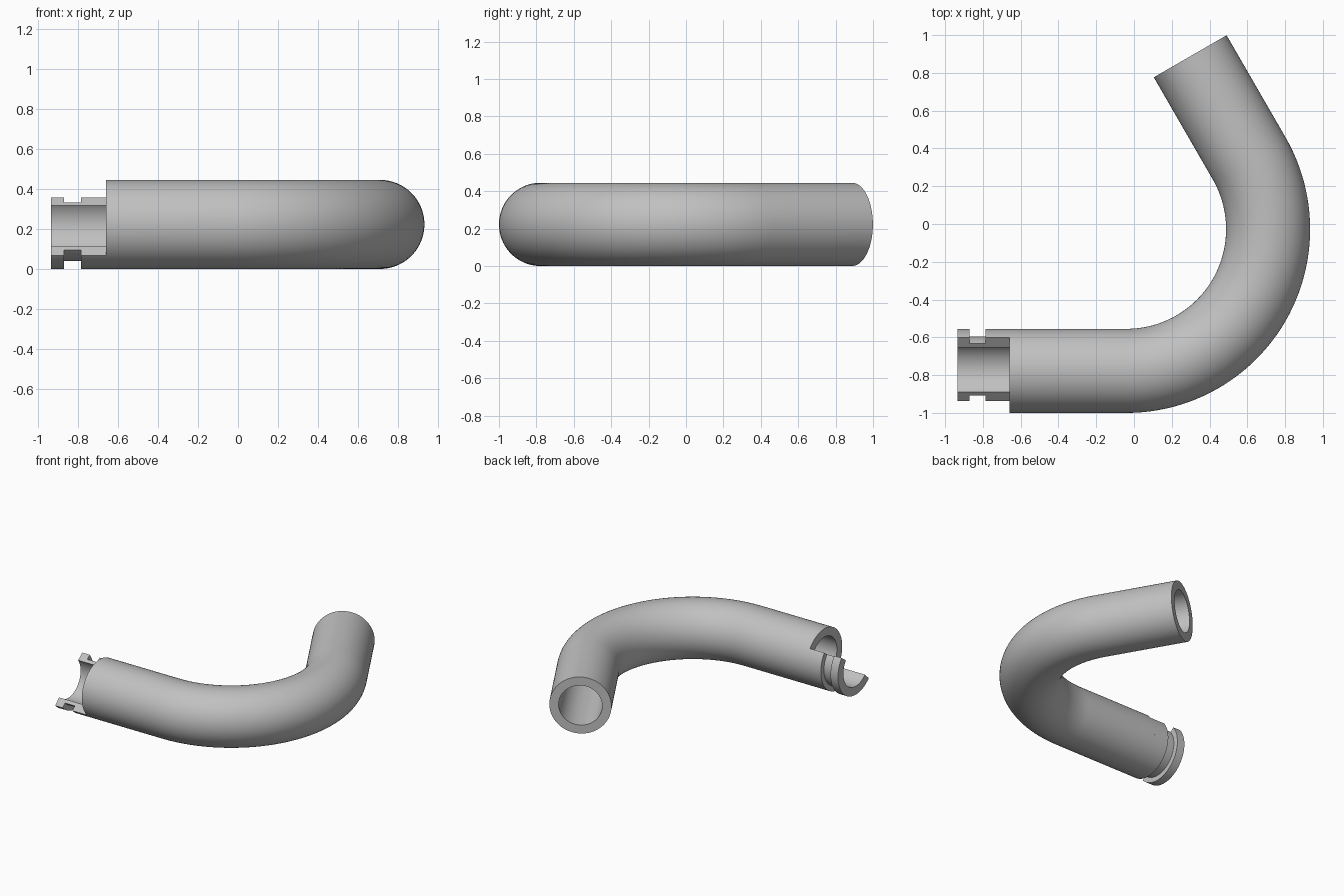
import bpy, bmesh
from math import radians, sin, cos, tau
from mathutils import Vector

cube = bpy.data.objects.get("Cube")
if cube:
    bpy.data.objects.remove(cube)

OUTER, BORE, GROOVE = 0.2225, 0.156, 0.183
AXIS_Y = -0.7775
BEND = 0.75
CENTRE = Vector((-0.04, AXIS_Y + BEND, OUTER))
TUBE_START, TAIL = -0.66, 0.624
UP = Vector((0, 0, 1))

grey = bpy.data.materials.new("grey_plastic")
grey.use_nodes = True
colour = (0.53, 0.53, 0.53, 1)
grey.diffuse_color = colour
grey.node_tree.nodes["Principled BSDF"].inputs["Base Color"].default_value = colour


def ring(bm, centre, side, radius, angles):
    """Circle or arc of vertices around a centre, in the plane of side and up."""
    return [bm.verts.new(centre + radius * (cos(a) * side + sin(a) * UP)) for a in angles]


def skin(bm, rows, closed):
    """Bridge rows into a looped surface; open arcs get end caps."""
    n = len(rows[0])
    for a, b in zip(rows, rows[1:] + rows[:1]):
        for i in range(n if closed else n - 1):
            j = (i + 1) % n
            bm.faces.new((a[i], a[j], b[j], b[i]))
    if not closed:
        bm.faces.new([r[0] for r in rows])
        bm.faces.new([r[-1] for r in rows])


def finish(bm, name):
    bmesh.ops.recalc_face_normals(bm, faces=bm.faces)
    mesh = bpy.data.meshes.new(name)
    bm.to_mesh(mesh)
    bm.free()
    mesh.materials.append(grey)
    obj = bpy.data.objects.new(name, mesh)
    bpy.context.collection.objects.link(obj)
    bpy.ops.object.select_all(action="DESELECT")
    obj.select_set(True)
    bpy.context.view_layer.objects.active = obj
    bpy.ops.object.shade_smooth_by_angle(angle=radians(30))


# Bent tube: straight lead, 120 degree bend, straight tail
stations = [(Vector((TUBE_START, AXIS_Y, OUTER)), Vector((0, 1, 0)))]
STEPS = 48
for k in range(STEPS + 1):
    t = radians(-90 + 120 * k / STEPS)
    out = Vector((cos(t), sin(t), 0))
    stations.append((CENTRE + BEND * out, -out))
last, side = stations[-1]
stations.append((last + TAIL * side.cross(UP), side))

bm = bmesh.new()
full = [tau * i / 96 for i in range(96)]
rows = [ring(bm, c, s, OUTER, full) for c, s in stations]
rows += [ring(bm, c, s, BORE, full) for c, s in reversed(stations)]
skin(bm, rows, True)
finish(bm, "bent_tube")

# Half-round coupling with a snap groove, turned about the tube axis
profile = [(TUBE_START, OUTER), (-0.785, OUTER), (-0.785, GROOVE), (-0.87, GROOVE),
           (-0.87, OUTER), (-0.935, OUTER), (-0.935, BORE), (TUBE_START, BORE)]
arc = [radians(-136 + 173 * i / 48) for i in range(49)]
bm = bmesh.new()
rows = [ring(bm, Vector((x, AXIS_Y, OUTER)), Vector((0, 1, 0)), r, arc) for x, r in profile]
skin(bm, rows, False)
finish(bm, "half_round_coupling")
